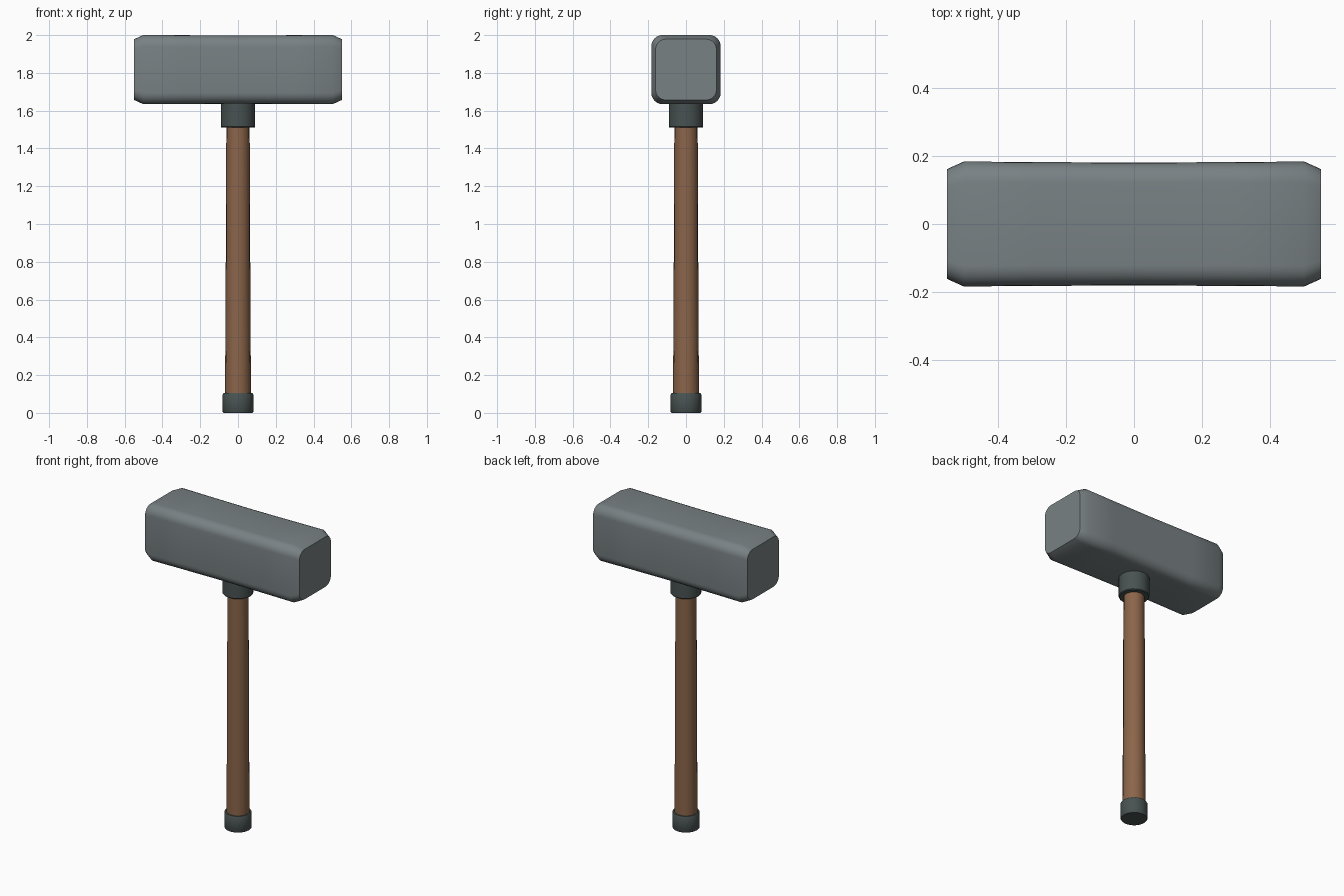
import bpy, bmesh, math

if "Cube" in bpy.data.objects:
    bpy.data.objects.remove(bpy.data.objects["Cube"])


def material(name, rgb):
    m = bpy.data.materials.new(name)
    m.diffuse_color = (*rgb, 1.0)
    m.use_nodes = True
    m.node_tree.nodes["Principled BSDF"].inputs["Base Color"].default_value = m.diffuse_color
    return m


steel = material("grey steel", (0.19, 0.22, 0.23))
dark = material("dark iron", (0.065, 0.085, 0.083))
wood = material("brown wood", (0.26, 0.13, 0.068))


def loft(name, rings, mat, angle):
    """Skin a list of equal-length point rings and close both ends."""
    bm = bmesh.new()
    vs = [[bm.verts.new(p) for p in ring] for ring in rings]
    n = len(vs[0])
    for a, b in zip(vs, vs[1:]):
        for i in range(n):
            j = (i + 1) % n
            bm.faces.new((a[i], a[j], b[j], b[i]))
    bm.faces.new(vs[0][::-1])
    bm.faces.new(vs[-1])
    bmesh.ops.recalc_face_normals(bm, faces=bm.faces)
    me = bpy.data.meshes.new(name)
    bm.to_mesh(me)
    bm.free()
    me.materials.append(mat)
    ob = bpy.data.objects.new(name, me)
    bpy.context.collection.objects.link(ob)
    bpy.ops.object.select_all(action='DESELECT')
    ob.select_set(True)
    bpy.context.view_layer.objects.active = ob
    bpy.ops.object.shade_smooth_by_angle(angle=math.radians(angle))
    return ob


def turned(name, profile, mat, sides=16):
    """Round part from (radius, z) pairs."""
    rings = [[(r * math.cos(2 * math.pi * i / sides),
               r * math.sin(2 * math.pi * i / sides), z)
              for i in range(sides)] for r, z in profile]
    return loft(name, rings, mat, 35)


def rounded_square(x, half, radius, zc, steps=6):
    pts = []
    for q in range(4):
        a0 = q * math.pi / 2
        sy = 1 if q in (0, 3) else -1
        sz = 1 if q in (0, 1) else -1
        for k in range(steps + 1):
            a = a0 + k / steps * math.pi / 2
            pts.append((x, sy * (half - radius) + radius * math.cos(a),
                        zc + sz * (half - radius) + radius * math.sin(a)))
    return pts


# Head: slightly waisted block with chamfered striking faces
sections = [(0.55, 0.161), (0.5, 0.1835), (0.3, 0.182), (0.0, 0.1805)]
stations = [(-x, h) for x, h in sections] + sections[-2::-1]
loft("hammer_head",
     [rounded_square(x, h, h * 0.33, 1.8175) for x, h in stations], steel, 40)

# Collar under the head
turned("collar", [(0.087, 1.51), (0.091, 1.515), (0.091, 1.66)], dark)

# Handle with a gentle swell
turned("handle", [(0.069, 0.05), (0.068, 0.23), (0.065, 0.67),
                  (0.0645, 1.1), (0.061, 1.6)], wood)

# Butt cap
turned("butt_cap", [(0.077, 0.0), (0.081, 0.006), (0.081, 0.098),
                    (0.077, 0.104)], dark)
